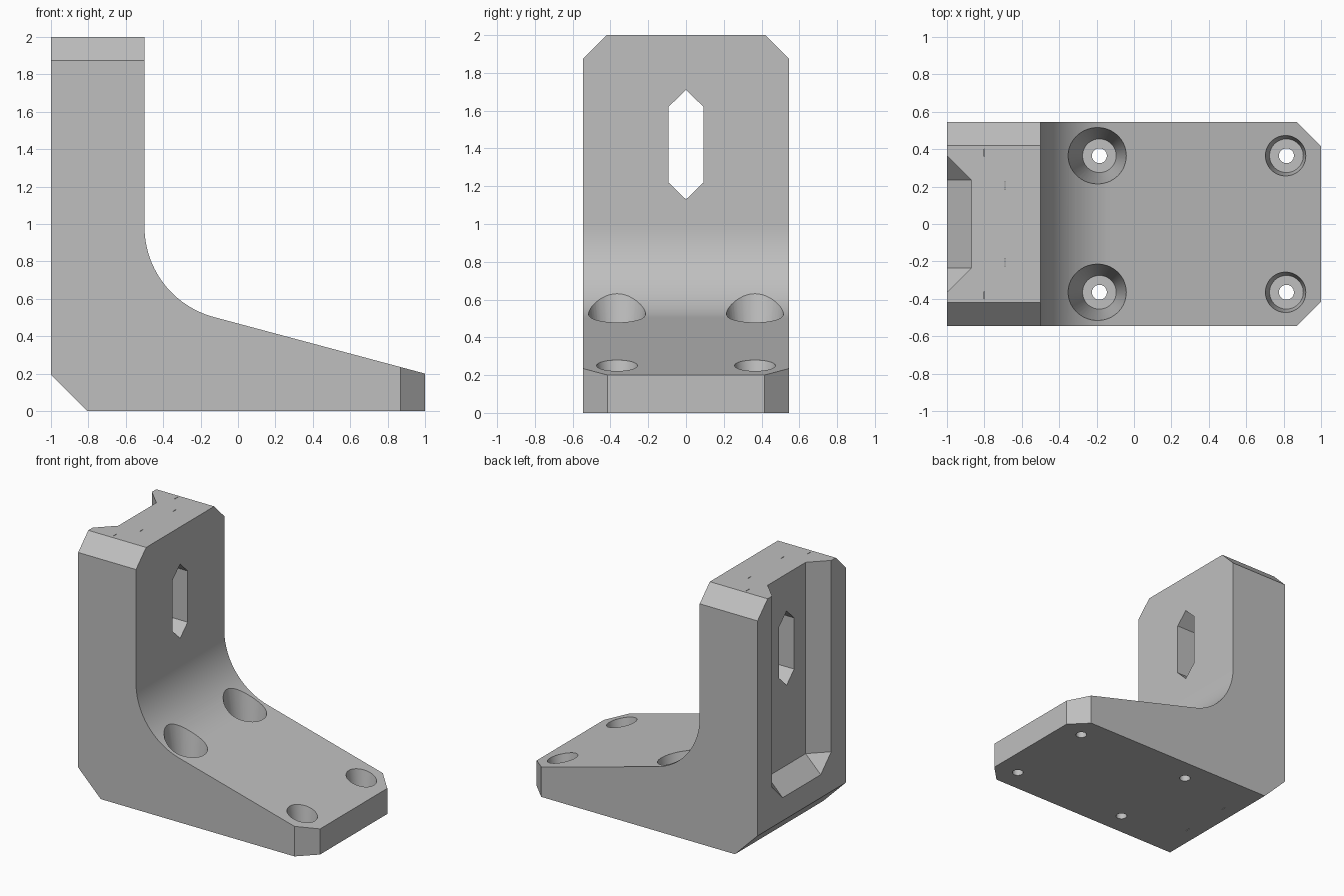
import bpy, bmesh
from math import radians, sin, cos, tan, tau
from mathutils import Vector

if "Cube" in bpy.data.objects:
    bpy.data.objects.remove(bpy.data.objects["Cube"])

grey = bpy.data.materials.new("plain grey")
grey.use_nodes = True
grey.diffuse_color = (0.52, 0.52, 0.52, 1)
grey.node_tree.nodes["Principled BSDF"].inputs["Base Color"].default_value = (0.52, 0.52, 0.52, 1)

HALF = 0.545      # half the width of the bracket


def finish(name, bm):
    bmesh.ops.recalc_face_normals(bm, faces=bm.faces)
    mesh = bpy.data.meshes.new(name)
    bm.to_mesh(mesh)
    bm.free()
    mesh.materials.append(grey)
    obj = bpy.data.objects.new(name, mesh)
    bpy.context.collection.objects.link(obj)
    return obj


def extruded(bm, points, offset):
    face = bm.faces.new([bm.verts.new(p) for p in points])
    new = bmesh.ops.extrude_face_region(bm, geom=[face])["geom"]
    bmesh.ops.translate(bm, vec=offset, verts=[v for v in new if isinstance(v, bmesh.types.BMVert)])


def hull(name, points):
    bm = bmesh.new()
    for p in points:
        bm.verts.new(p)
    bmesh.ops.convex_hull(bm, input=bm.verts)
    return finish(name, bm)


def lathe(name, x, y, profile):
    bm = bmesh.new()
    verts = [bm.verts.new((x + r, y, z)) for r, z in profile]
    edges = [bm.edges.new(pair) for pair in zip(verts, verts[1:])]
    bmesh.ops.spin(bm, geom=verts + edges, cent=(x, y, 0), axis=(0, 0, 1), angle=tau, steps=48)
    bmesh.ops.remove_doubles(bm, verts=bm.verts, dist=0.0001)
    return finish(name, bm)


# Bracket body: side profile with a round fillet between wall and sloping foot
slope, radius = radians(15), 0.5
cx = -0.5 + radius
tangent_x = cx - radius * sin(slope)
cz = 0.2 + (1 - tangent_x) * tan(slope) + radius * cos(slope)
profile = [(-1, 0.195), (-0.805, 0), (1, 0), (1, 0.2)]
steps = 28
for i in range(steps + 1):
    a = radians(255 - 75 * i / steps)
    profile.append((cx + radius * cos(a), cz + radius * sin(a)))
profile += [(-0.5, 2), (-1, 2)]
bm = bmesh.new()
extruded(bm, [(x, -HALF, z) for x, z in profile], (0, 2 * HALF, 0))

# Bevelled corners on the wall top and on the foot end
for side in (-1, 1):
    for point, normal in (((0, side * 0.42, 2), (0, side, 1)), ((1, side * 0.415, 0), (1, side, 0))):
        cut = bmesh.ops.bisect_plane(bm, geom=bm.verts[:] + bm.edges[:] + bm.faces[:],
                                     plane_co=point, plane_no=Vector(normal).normalized(), clear_outer=True)
        rim = [e for e in cut["geom_cut"] if isinstance(e, bmesh.types.BMEdge)]
        bmesh.ops.edgeloop_fill(bm, edges=rim)
body = finish("bracket_body", bm)

cutters = []

# Tapered channel in the back of the wall, open at the top
channel = []
for s in (-1, 1):
    for z in (0.505, 2.2):
        channel += [(-0.87, s * 0.235, z), (-1, s * 0.365, z), (-1.1, s * 0.365, z)]
    channel += [(-1, s * 0.235, 0.375), (-1.1, s * 0.235, 0.375)]
cutters.append(hull("channel_cutter", channel))

# Pointed slot through the wall
slot = [(0, 1.13), (0.093, 1.22), (0.093, 1.62), (0, 1.71), (-0.093, 1.62), (-0.093, 1.22)]
cutters.append(hull("slot_cutter", [(x, y, z) for x in (-1.2, -0.4) for y, z in slot]))

# Screw holes with tapered head recesses
for x in (-0.185, 0.815):
    for y in (-0.365, 0.365):
        cutters.append(lathe("screw_hole_cutter", x, y, [
            (0, -0.1), (0.04, -0.1), (0.04, 0.135), (0.09, 0.135), (0.194, 0.8), (0, 0.8)]))

# Hairline slits running down inside the wall
for x, y, low in ((-0.69, 0.205, -0.1), (-0.8, 0.38, 0.05)):
    for s in (-1, 1):
        cutters.append(hull("slit_cutter", [
            (x + dx, s * y + dy, z) for dx in (-0.002, 0.002) for dy in (-0.02, 0.02) for z in (low, 2.1)]))

bpy.context.view_layer.objects.active = body
for cutter in cutters:
    mod = body.modifiers.new("cut", 'BOOLEAN')
    mod.operation, mod.solver, mod.object = 'DIFFERENCE', 'EXACT', cutter
    bpy.ops.object.modifier_apply(modifier=mod.name)
    bpy.data.objects.remove(cutter)

# Smooth the fillet and holes, keep the large faces flat
bpy.ops.object.select_all(action='DESELECT')
body.select_set(True)
bpy.ops.object.shade_smooth_by_angle(angle=radians(30))
for face in body.data.polygons:
    if face.area > 0.06:
        face.use_smooth = False
